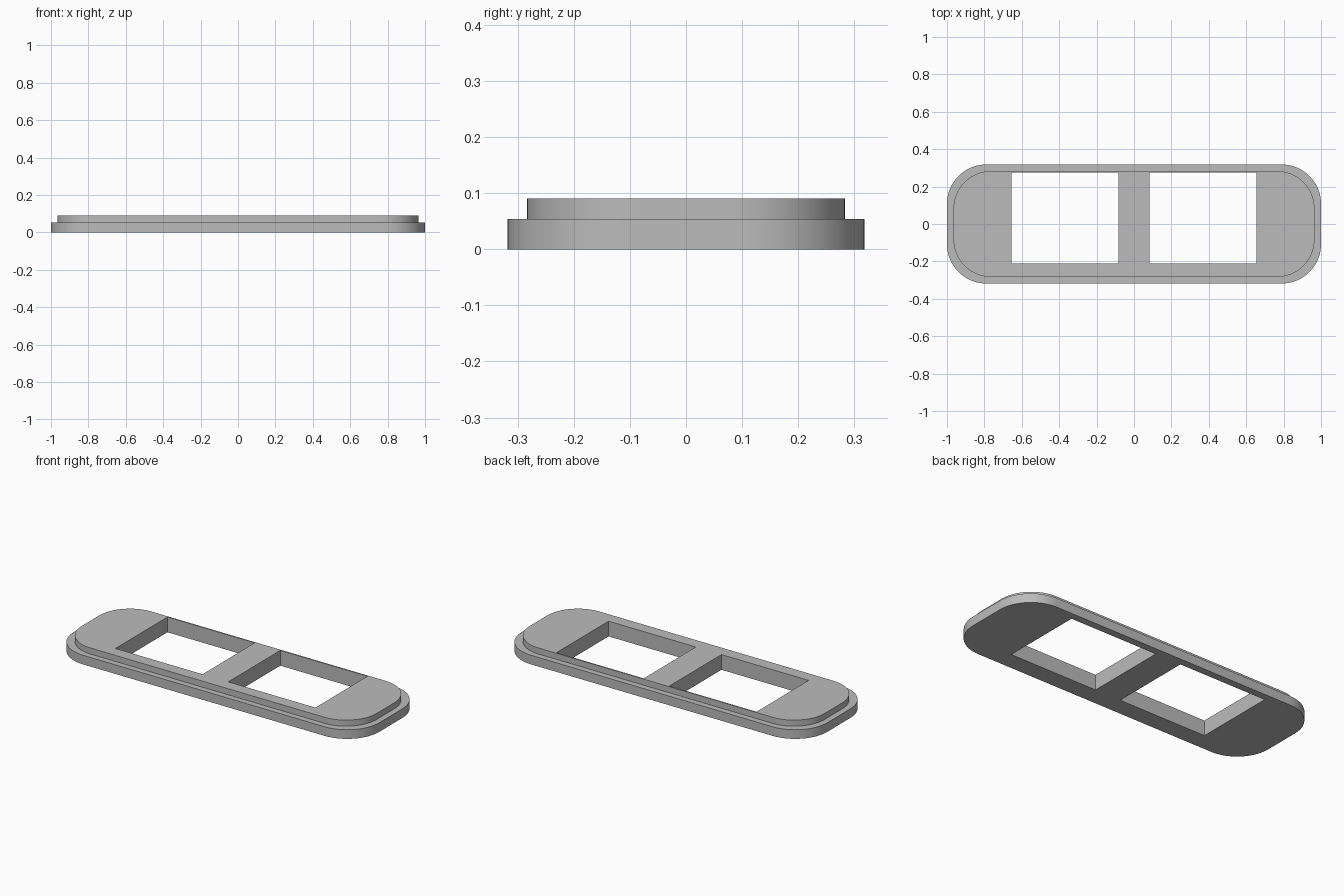
import bpy
import bmesh
from math import cos, sin, pi

cube = bpy.data.objects.get("Cube")
if cube:
    bpy.data.objects.remove(cube, do_unlink=True)

grey = bpy.data.materials.new("light grey")
grey.use_nodes = True
colour = (0.5, 0.5, 0.5, 1)
grey.diffuse_color = colour
grey.node_tree.nodes["Principled BSDF"].inputs["Base Color"].default_value = colour


def rounded_outline(half_x, half_y, radius, steps=16):
    """Points of a rounded rectangle, counter-clockwise."""
    points = []
    for corner, (sx, sy) in enumerate([(1, 1), (-1, 1), (-1, -1), (1, -1)]):
        for i in range(steps + 1):
            a = (corner + i / steps) * pi / 2
            points.append((sx * (half_x - radius) + radius * cos(a),
                           sy * (half_y - radius) + radius * sin(a)))
    return points


def make_object(name, bm):
    mesh = bpy.data.meshes.new(name)
    bmesh.ops.recalc_face_normals(bm, faces=bm.faces)
    bm.to_mesh(mesh)
    bm.free()
    mesh.materials.append(grey)
    obj = bpy.data.objects.new(name, mesh)
    bpy.context.collection.objects.link(obj)
    return obj


# Stepped plate: wide flange below, narrower raised panel above
flange = rounded_outline(1.0, 0.318, 0.21)
panel = rounded_outline(0.965, 0.283, 0.2)
bm = bmesh.new()
rings = [[bm.verts.new((x, y, z)) for x, y in outline]
         for outline, z in [(flange, 0), (flange, 0.054), (panel, 0.054), (panel, 0.09)]]
for low, high in zip(rings, rings[1:]):
    for i in range(len(low)):
        j = (i + 1) % len(low)
        bm.faces.new((low[i], low[j], high[j], high[i]))
bm.faces.new(rings[0][::-1])
bm.faces.new(rings[-1])
plate = make_object("stepped_plate", bm)

# Two rectangular openings, mirrored across x
bpy.context.view_layer.objects.active = plate
for side, sign in (("left", 1), ("right", -1)):
    bm = bmesh.new()
    bmesh.ops.create_cube(bm, size=1)
    bmesh.ops.scale(bm, vec=(0.57, 0.486, 0.4), verts=bm.verts)
    bmesh.ops.translate(bm, vec=(sign * 0.369, 0.032, 0.05), verts=bm.verts)
    cutter = make_object(side + "_opening_cutter", bm)
    cutter.hide_render = True
    cut = plate.modifiers.new(side + " opening", 'BOOLEAN')
    cut.operation = 'DIFFERENCE'
    cut.solver = 'EXACT'
    cut.object = cutter
    bpy.ops.object.modifier_apply(modifier=cut.name)
    bpy.data.objects.remove(cutter, do_unlink=True)

# Smooth round corners, crisp edges
bpy.ops.object.select_all(action='DESELECT')
plate.select_set(True)
bpy.ops.object.shade_smooth_by_angle(angle=pi / 6)
